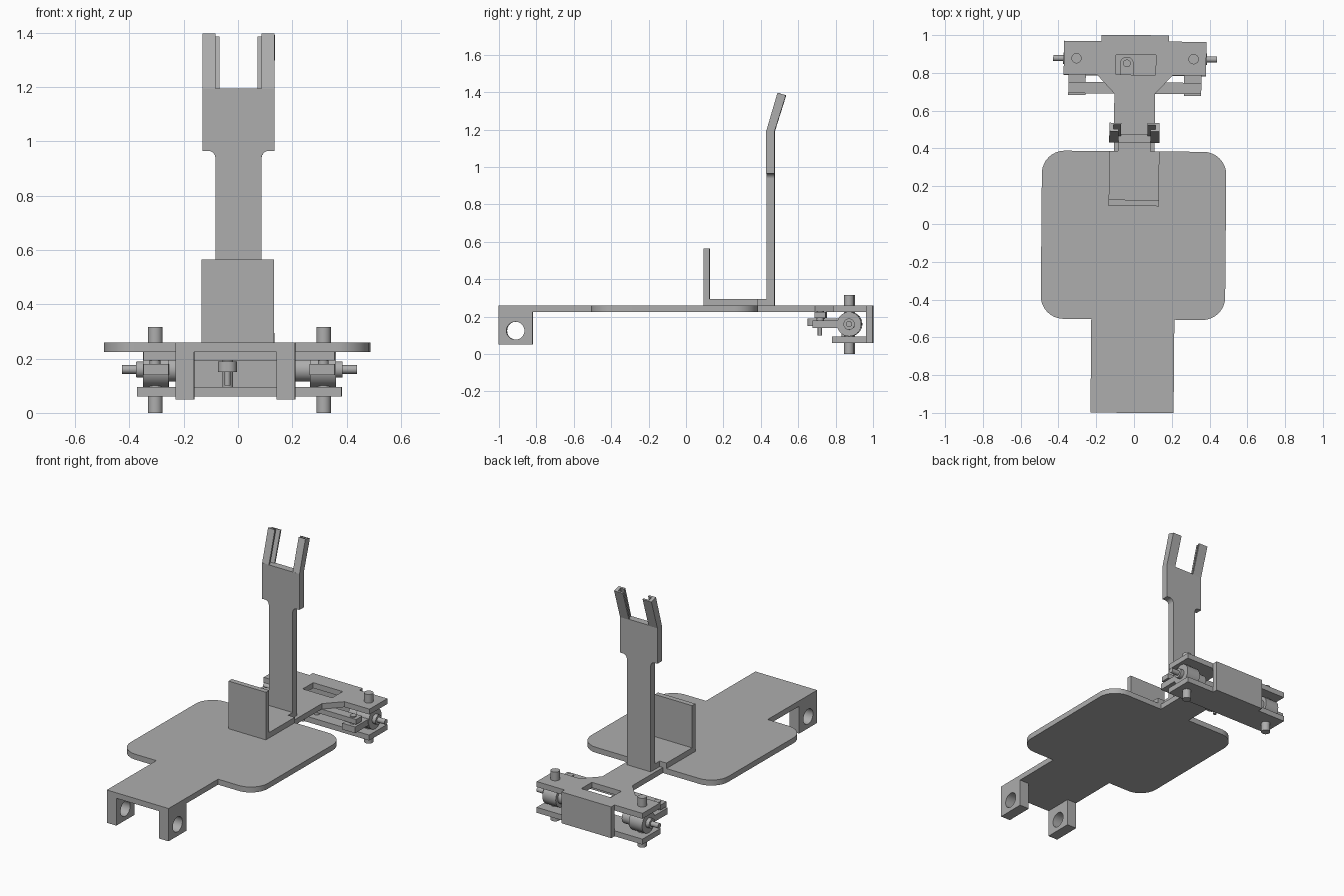
import bpy, bmesh, math
from mathutils import Vector, Matrix

if "Cube" in bpy.data.objects:
    bpy.data.objects.remove(bpy.data.objects["Cube"])

grey = bpy.data.materials.new("plain_grey")
grey.use_nodes = True
colour = (0.42, 0.42, 0.42, 1)
grey.diffuse_color = colour
grey.node_tree.nodes["Principled BSDF"].inputs["Base Color"].default_value = colour
parts = []


def finish(name, bm):
    bmesh.ops.recalc_face_normals(bm, faces=bm.faces)
    mesh = bpy.data.meshes.new(name)
    bm.to_mesh(mesh)
    bm.free()
    mesh.materials.append(grey)
    ob = bpy.data.objects.new(name, mesh)
    bpy.context.collection.objects.link(ob)
    parts.append(ob)
    return ob


def outline(corners, steps=10):
    """Turn (x, y[, radius]) corners into a list of points with rounded corners."""
    pts = []
    for i, c in enumerate(corners):
        p = Vector(c[:2])
        if len(c) < 3:
            pts.append(p)
            continue
        u = (Vector(corners[i - 1][:2]) - p).normalized()
        v = (Vector(corners[(i + 1) % len(corners)][:2]) - p).normalized()
        half = u.angle(v) / 2
        centre = p + (u + v).normalized() * c[2] / math.sin(half)
        reach = c[2] / math.tan(half)
        a, b = p + u * reach - centre, p + v * reach - centre
        pts += [centre + a.lerp(b, k / steps).normalized() * c[2] for k in range(steps + 1)]
    return pts


def mirrored(half):
    return half + [(-c[0], *c[1:]) for c in reversed(half)]


def prism(name, corners, lo, hi, axis="z"):
    """Extrude an outline along z (xy outline) or along y (xz outline)."""
    bm = bmesh.new()
    place = (lambda p, d: (p.x, p.y, d)) if axis == "z" else (lambda p, d: (p.x, d, p.y))
    pts = outline(corners)
    face = bm.faces.new([bm.verts.new(place(p, lo)) for p in pts])
    new = bmesh.ops.extrude_face_region(bm, geom=[face])["geom"]
    shift = (0, 0, hi - lo) if axis == "z" else (0, hi - lo, 0)
    bmesh.ops.translate(bm, vec=shift, verts=[g for g in new if isinstance(g, bmesh.types.BMVert)])
    return finish(name, bm)


def box(name, x, y, z):
    return prism(name, [(x[0], y[0]), (x[1], y[0]), (x[1], y[1]), (x[0], y[1])], *z)


def rod(name, centre, radius, length, axis="z"):
    bm = bmesh.new()
    turn = Matrix.Rotation(math.pi / 2, 4, "Y") if axis == "x" else Matrix()
    bmesh.ops.create_cone(bm, cap_ends=True, segments=32, radius1=radius, radius2=radius,
                          depth=length, matrix=Matrix.Translation(centre) @ turn)
    return finish(name, bm)


def cut(ob, cutter):
    mod = ob.modifiers.new("cut", "BOOLEAN")
    mod.operation = "DIFFERENCE"
    mod.solver = "EXACT"
    mod.object = cutter
    bpy.context.view_layer.objects.active = ob
    bpy.ops.object.modifier_apply(modifier=mod.name)
    parts.remove(cutter)
    bpy.data.objects.remove(cutter)


# Deck with front tongue, rear neck and upper cross plate
deck = prism("deck", mirrored([
    (.22, -1), (.22, -.505), (.488, -.505, .12), (.488, .385, .12), (.108, .385), (.108, .69),
    (.2, .788), (.377, .788), (.377, .967), (.178, .967), (.178, 1)]), .225, .26)
cut(deck, box("window_cutter", (-.1, .11), (.79, .895), (.1, .4)))

# Rear axle housing
prism("lower_cross_plate", mirrored([(.377, .785), (.377, .967), (.178, .967), (.178, .99)]),
      .06, .095)
box("rear_wall", (-.178, .178), (.965, 1), (.06, .26))

# Seat bracket and mast
box("bracket_base", (-.133, .133), (.095, .385), (.26, .295))
box("bracket_neck", (-.085, .085), (.385, .432), (.26, .295))
box("bracket_front", (-.133, .133), (.095, .128), (.26, .565))
prism("mast", mirrored([(.085, .26), (.085, .965, .027), (.133, .965), (.133, 1.195)]),
      .43, .475, "y")

for s, side in ((1, "left"), (-1, "right")):
    # Front lug with a cross hole
    lug = box("front_lug_" + side, (s * .152, s * .22), (-1, -.82), (.05, .226))
    cut(lug, rod("hole_cutter", (s * .19, -.91, .125), .048, .2, "x"))

    # Leaning channel-shaped prong
    channel = [(.133, .43), (.133, .475), (.07, .475), (.07, .465), (.112, .465),
               (.112, .441), (.085, .441), (.085, .43)]
    prong = prism("prong_" + side, [(s * x, y) for x, y in channel], 1.192, 1.397)
    for v in prong.data.vertices:
        if v.co.z > 1.3:
            v.co.z -= .3 * (v.co.y - .43)
            v.co.y += .06

    # Steering knuckle
    rod("kingpin_" + side, (s * .31, .875, .158), .027, .315)
    rod("hub_" + side, (s * .308, .875, .16), .065, .095, "x")
    rod("inner_boss_" + side, (s * .235, .875, .16), .044, .08, "x")
    rod("outer_collar_" + side, (s * .365, .875, .16), .03, .03, "x")
    rod("axle_stub_" + side, (s * .39, .875, .16), .016, .086, "x")
    box("steering_arm_" + side, (s * .26, s * .352), (.68, .84), (.14, .18))
    rod("steering_pin_" + side, (s * .31, .72, .185), .02, .09)

# Tie rod and central steering lever
box("tie_rod", (-.352, .352), (.69, .75), (.192, .224))
prism("steering_lever", [(-.078, .65, .03), (-.008, .65, .03), (-.008, .885, .034),
                         (-.078, .885, .034)], .15, .19)
rod("lever_pin", (-.043, .715, .125), .011, .05)
rod("lever_shaft", (-.043, .85, .145), .02, .11)

# Slight overall turn and shading
turn = Matrix.Translation((-.002, 0, 0)) @ Matrix.Rotation(-.0085, 4, "Z")
bpy.ops.object.select_all(action="DESELECT")
for ob in parts:
    ob.data.transform(turn)
    ob.select_set(True)
bpy.context.view_layer.objects.active = deck
bpy.ops.object.shade_smooth_by_angle(angle=math.radians(30))
